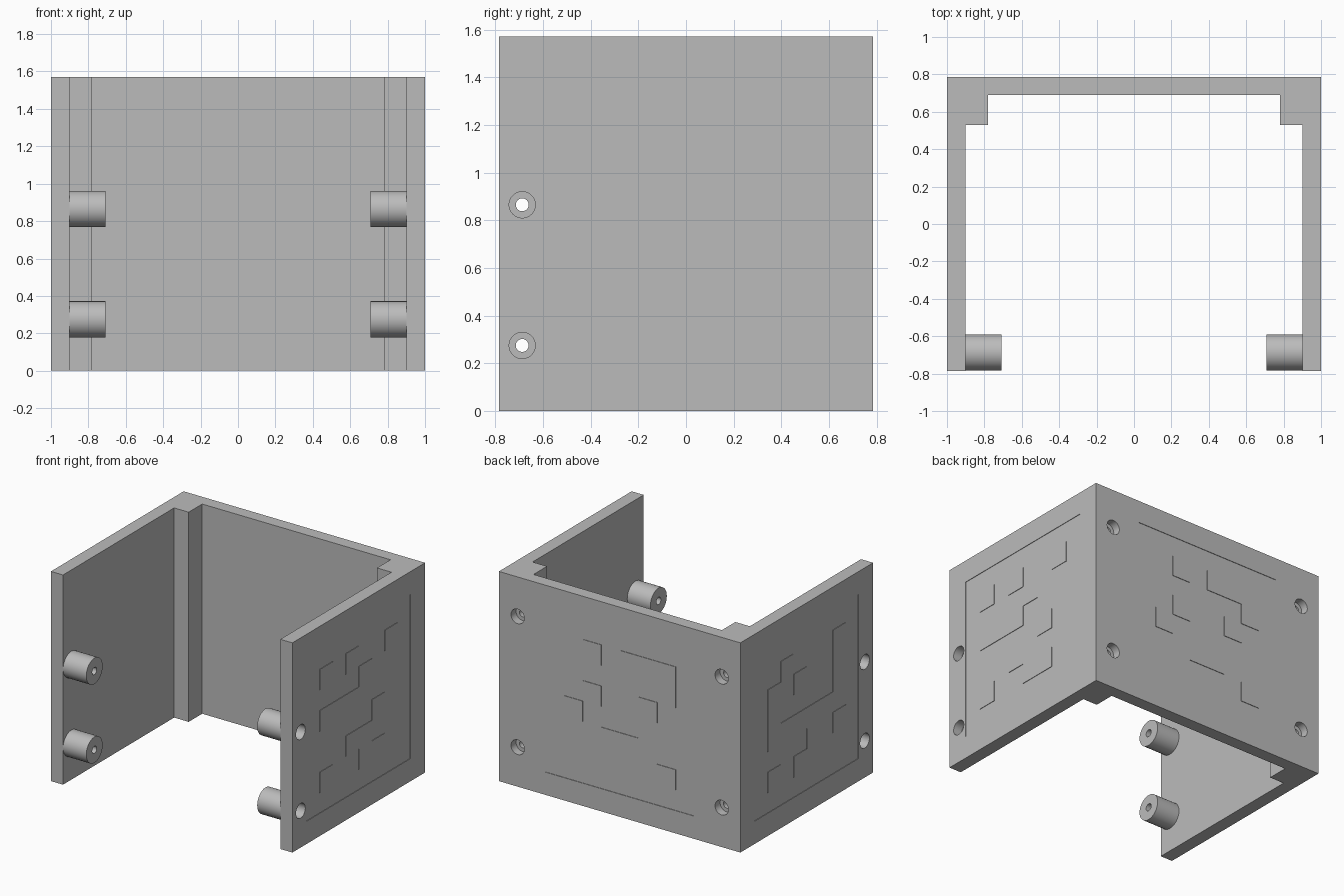
import bpy
import bmesh
from math import pi, radians
from mathutils import Matrix, Vector

cube = bpy.data.objects.get("Cube")
if cube:
    bpy.data.objects.remove(cube, do_unlink=True)

HEIGHT, DEPTH, WALL = 1.57, 0.785, 0.1
POCKET, CELL, RELIEF = 0.615, 0.154, 0.004
BORE, SINK, BOSS = 0.027, 0.055, 0.097
HOLE_Y, HOLE_ZS = -0.687, (0.275, 0.865)

grey = bpy.data.materials.new("plain grey")
grey.use_nodes = True
grey.diffuse_color = (0.5, 0.5, 0.5, 1)
grey.node_tree.nodes["Principled BSDF"].inputs["Base Color"].default_value = grey.diffuse_color


def finish(name, bm):
    bmesh.ops.recalc_face_normals(bm, faces=bm.faces)
    mesh = bpy.data.meshes.new(name)
    bm.to_mesh(mesh)
    bm.free()
    mesh.materials.append(grey)
    obj = bpy.data.objects.new(name, mesh)
    bpy.context.collection.objects.link(obj)
    return obj


def add_box(bm, low, high):
    low, high = Vector(low), Vector(high)
    place = Matrix.Translation((low + high) / 2) @ Matrix.Diagonal((*(high - low), 1))
    bmesh.ops.create_cube(bm, size=1, matrix=place)


def add_rod(bm, start, end, radius):
    start, end = Vector(start), Vector(end)
    turn = (end - start).to_track_quat("Z", "Y").to_matrix().to_4x4()
    bmesh.ops.create_cone(bm, cap_ends=True, segments=32, radius1=radius, radius2=radius,
                          depth=(end - start).length,
                          matrix=Matrix.Translation((start + end) / 2) @ turn)


def cut(target, cutter):
    cutter.hide_render = True
    mod = target.modifiers.new("cut", "BOOLEAN")
    mod.operation, mod.solver, mod.object = "DIFFERENCE", "EXACT", cutter
    bpy.context.view_layer.objects.active = target
    bpy.ops.object.modifier_apply(modifier=mod.name)


def smooth(obj):
    bpy.ops.object.select_all(action="DESELECT")
    obj.select_set(True)
    bpy.context.view_layer.objects.active = obj
    bpy.ops.object.shade_smooth_by_angle(angle=radians(30))


# Three-sided shell with a square post in each back corner
half = [(1, -DEPTH), (1, DEPTH)]
inner = [(0.78, 0.69), (0.78, 0.53), (1 - WALL, 0.53), (1 - WALL, -DEPTH)]
outline = half + [(-x, y) for x, y in reversed(half)]
outline += [(-x, y) for x, y in reversed(inner)] + inner
bm = bmesh.new()
floor = bm.faces.new([bm.verts.new((x, y, 0)) for x, y in outline])
raised = bmesh.ops.extrude_face_region(bm, geom=[floor])["geom"]
bmesh.ops.translate(bm, vec=(0, 0, HEIGHT),
                    verts=[v for v in raised if isinstance(v, bmesh.types.BMVert)])
shell = finish("shell", bm)

# Bores, then the wider screw head recesses
bores, sinks = bmesh.new(), bmesh.new()
for side in (-1, 1):
    for z in HOLE_ZS:
        add_rod(bores, (side * 0.6, HOLE_Y, z), (side * 1.1, HOLE_Y, z), BORE)
        add_rod(sinks, (side * 0.93, HOLE_Y, z), (side * 1.1, HOLE_Y, z), SINK)
    for z in (0.295, 1.275):
        add_rod(bores, (side * 0.845, 0.58, z), (side * 0.845, 0.9, z), BORE)
        add_rod(sinks, (side * 0.845, 0.725, z), (side * 0.845, 0.9, z), SINK)
bore_cutter = finish("bore_cutter", bores)
sink_cutter = finish("sink_cutter", sinks)

# Hollow bosses inside the side walls
for side, word in ((-1, "right"), (1, "left")):
    for z, level in zip(HOLE_ZS, ("lower", "upper")):
        bm = bmesh.new()
        add_rod(bm, (side * 0.9, HOLE_Y, z), (side * 0.708, HOLE_Y, z), BOSS)
        boss = finish(f"{word}_{level}_boss", bm)
        cut(boss, bore_cutter)
        smooth(boss)
cut(shell, sink_cutter)
cut(shell, bore_cutter)

# Shallow square pocket with flush square tiles on each outer face;
# every face is laid out flat, left to right and top to bottom
tiles = {
    "left": (".#.#..#.", "....#...", ".###....", ".....#..", "...##...", ".#..##.."),
    "back": ("..#.###.", "......#.", "..#..#..", ".#......", "...##...", "......#."),
    "right": ("..#...#.", ".#.#..#.", ".#....#.", ".#####..", "....#.#.", ".#.#...."),
}
places = {
    "left": Matrix.Translation((1, 0, 0)) @ Matrix.Rotation(pi / 2, 4, "Z"),
    "back": Matrix.Translation((0, DEPTH, 0)) @ Matrix.Rotation(pi, 4, "Z"),
    "right": Matrix.Translation((-1, 0, 0)) @ Matrix.Rotation(-pi / 2, 4, "Z"),
}
top = HEIGHT / 2 + POCKET
for word, rows in tiles.items():
    bm = bmesh.new()
    add_box(bm, (-POCKET, -0.05, HEIGHT / 2 - POCKET), (POCKET, RELIEF, top))
    bm.transform(places[word])
    pocket = finish(f"{word}_pocket_cutter", bm)
    cut(shell, pocket)
    bpy.data.objects.remove(pocket, do_unlink=True)
    bm = bmesh.new()
    for r, row in enumerate(rows, start=1):
        for c, mark in enumerate(row):
            if mark == "#":
                x, z = c * CELL - POCKET, top - r * CELL
                add_box(bm, (x, 0, z - CELL), (x + CELL, RELIEF + 0.001, z))
    bm.transform(places[word])
    finish(f"{word}_relief_tiles", bm)

smooth(shell)
for cutter in (bore_cutter, sink_cutter):
    bpy.data.objects.remove(cutter, do_unlink=True)
